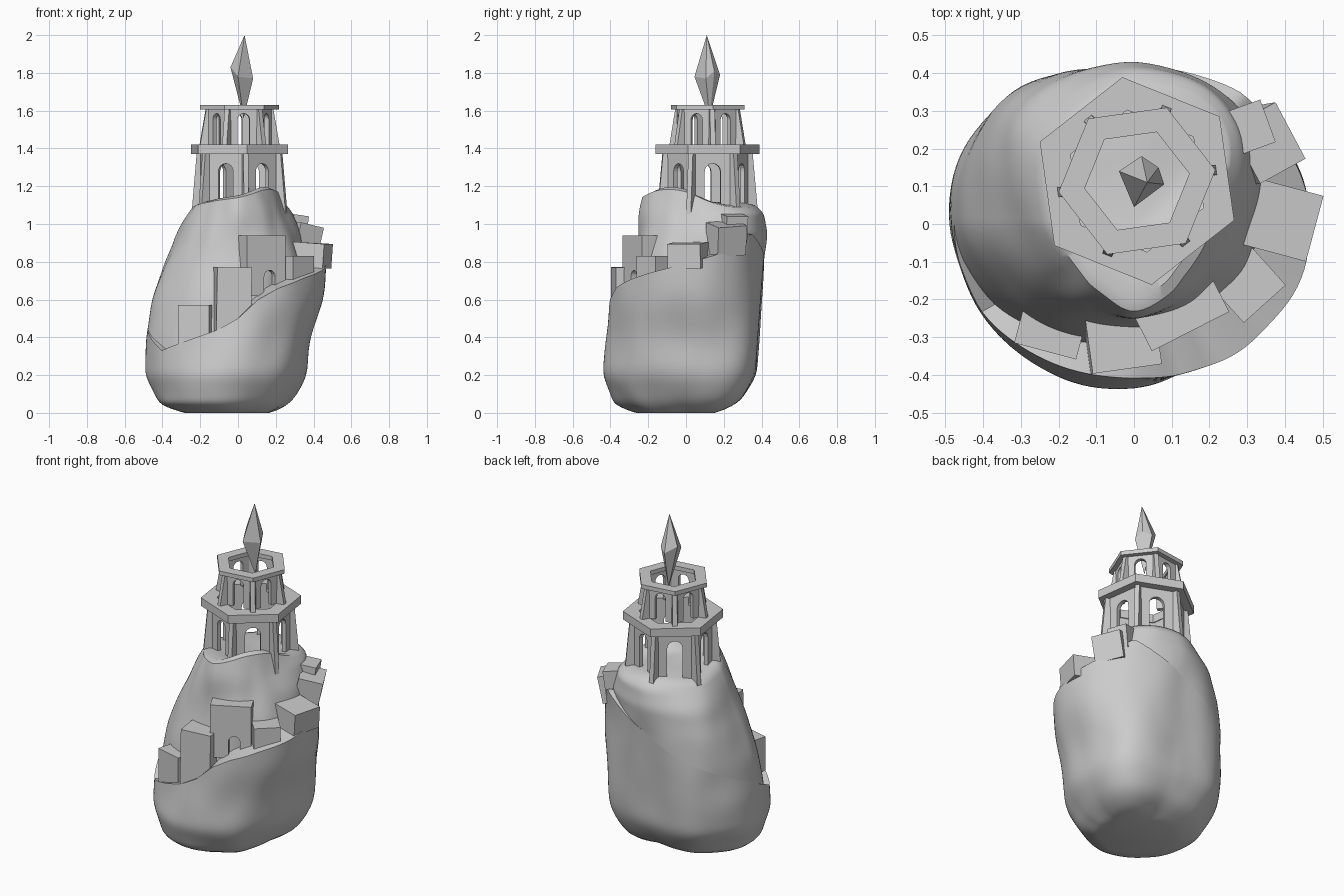
import bpy, bmesh, math
from mathutils import Matrix, Vector, noise

if "Cube" in bpy.data.objects:
    bpy.data.objects.remove(bpy.data.objects["Cube"])

CX, CY = 0.008, 0.114          # tower axis


def finish(name, bm, smooth=None):
    bmesh.ops.recalc_face_normals(bm, faces=bm.faces)
    me = bpy.data.meshes.new(name)
    bm.to_mesh(me)
    bm.free()
    ob = bpy.data.objects.new(name, me)
    bpy.context.collection.objects.link(ob)
    if smooth:
        bpy.ops.object.select_all(action='DESELECT')
        ob.select_set(True)
        bpy.context.view_layer.objects.active = ob
        bpy.ops.object.shade_smooth_by_angle(angle=math.radians(smooth))
    return ob


def cyc(vals, deg):
    """Smooth periodic interpolation of values spread evenly around a circle."""
    n = len(vals)
    f = (deg % 360) / 360 * n
    i, t = int(f), f - int(f)
    a, b, c, d = (vals[(i + k) % n] for k in (-1, 0, 1, 2))
    return b + 0.5 * t * (c - a + t * (2*a - 5*b + 4*c - d + t * (3*(b - c) + d - a)))


def lerp_table(xs, ys, x):
    for i in range(len(xs) - 1):
        if x <= xs[i + 1]:
            t = max(0, (x - xs[i]) / (xs[i + 1] - xs[i]))
            return ys[i] + (ys[i + 1] - ys[i]) * t
    return ys[-1]


# Rock: radii at eight directions (from +x, anticlockwise) for each height
LEVELS = [0, .04, .2, .4, .6, .8, .95, 1.06, 1.18]
RADII = [
    [.15, .20, .10, .20, .28, .28, .25, .20],
    [.25, .33, .27, .34, .41, .42, .36, .28],
    [.36, .42, .37, .46, .49, .46, .44, .38],
    [.38, .44, .38, .47, .49, .44, .42, .40],
    [.45, .44, .40, .48, .45, .41, .40, .44],
    [.47, .44, .41, .46, .38, .36, .37, .45],
    [.43, .45, .43, .42, .30, .32, .35, .40],
    [.38, .42, .41, .33, .25, .28, .35, .38],
    [.34, .28, .26, .20, .16, .22, .32, .34]]
INSET = [.13, .04, 0, 0, 0, .06, .10, .15]
TOPS = [1.17, 1.09, 1.10, 1.08, 1.10, 1.12, 1.14, 1.18]
# Height of the spiral ledge by direction
LEDGE = ([50, 210, 235, 255, 270, 285, 300, 320, 340, 360, 390, 410],
         [.95, .33, .39, .44, .50, .60, .66, .71, .75, .79, .86, .95])


def rock():
    bm = bmesh.new()
    cols, lower, upper = 120, 24, 22
    grid = []
    for c in range(cols):
        deg = c * 360 / cols
        zl = lerp_table(*LEDGE, deg if deg >= 50 else deg + 360)
        top = cyc(TOPS, deg)
        inset = max(0, cyc(INSET, deg))
        u = Vector((math.cos(math.radians(deg)), math.sin(math.radians(deg)), 0))
        col = []
        for k in range(lower + upper + 2):
            above = k > lower
            z = zl + (top - zl) * (k - lower - 1) / upper if above else zl * (k / lower) ** 1.3
            r = lerp_table(LEVELS, [cyc(row, deg) for row in RADII], z)
            r -= inset * above
            r += .012 * noise.noise(Vector((u.x * 2.2, u.y * 2.2, z * 4)))
            col.append((u, r, z))
        # round the tabulated profile off, separately below and above the ledge
        for _ in range(3):
            rs = [p[1] for p in col]
            for k in range(1, len(col) - 1):
                if k not in (lower, lower + 1):
                    col[k] = (u, (rs[k-1] + 2 * rs[k] + rs[k+1]) / 4, col[k][2])
        r = col[-1][1]
        col += [(u, r * .85, top + .012), (u, r * .5, (top + 1.13) / 2)]
        grid.append([bm.verts.new(u * r + Vector((0, 0, z))) for u, r, z in col])
    rows = len(grid[0])
    for c in range(cols):
        a, b = grid[c], grid[(c + 1) % cols]
        for k in range(rows - 1):
            bm.faces.new((a[k], b[k], b[k + 1], a[k + 1]))
    peak = bm.verts.new((0, 0, 1.12))
    for c in range(cols):
        bm.faces.new((grid[c][-1], grid[(c + 1) % cols][-1], peak))
    bm.faces.new([g[0] for g in reversed(grid)])
    finish("rock", bm, 40)


def add_panel(bm, w, h, aw, ah, thick, mat, off=0):
    """Wall in the xz plane with a round-topped opening, extruded along +y."""
    r = aw / 2
    pts = [(-w/2, 0), (off - r, 0)]
    pts += [(off - r * math.cos(math.pi * i / 8), ah - r + r * math.sin(math.pi * i / 8)) for i in range(9)]
    pts += [(off + r, 0), (w/2, 0), (w/2, h), (-w/2, h)]
    f = [bm.verts.new(mat @ Vector((x, 0, z))) for x, z in pts]
    b = [bm.verts.new(mat @ Vector((x, thick, z))) for x, z in pts]
    bm.faces.new(f)
    bm.faces.new(b[::-1])
    for i in range(len(pts)):
        j = (i + 1) % len(pts)
        bm.faces.new((f[i], b[i], b[j], f[j]))


def tower_tier(name, z0, z1, ang, R, arch_w, arch_top, foot, head):
    """Six arched walls with tapered buttresses on the corners."""
    bm = bmesh.new()
    for i in range(6):
        rot = Matrix.Translation((CX, CY, z0)) @ Matrix.Rotation(math.radians(ang + 120 + 60 * i), 4, 'Z')
        add_panel(bm, R, z1 - z0, arch_w, arch_top - z0, .025,
                  rot @ Matrix.Translation((0, -R * math.cos(math.pi / 6), 0)))
    finish(name + "_walls", bm)
    bm = bmesh.new()
    for i in range(6):
        rot = Matrix.Translation((CX, CY, 0)) @ Matrix.Rotation(math.radians(ang + 60 * i), 4, 'Z')
        lo, hi = ([bm.verts.new(rot @ Vector(p)) for p in
                   ((R - .03, -.02, z), (out, -.013, z), (out, .013, z), (R - .03, .02, z))]
                  for z, out in ((z0, foot), (z1, head)))
        bm.faces.new(lo)
        bm.faces.new(hi)
        for k in range(4):
            bm.faces.new((lo[k], lo[(k+1) % 4], hi[(k+1) % 4], hi[k]))
    finish(name + "_buttresses", bm)


def cornice(name, outer, inner, z0, z1, ang):
    bm = bmesh.new()
    rings = []
    for i in range(6):
        a = math.radians(ang + 60 * i)
        rings.append([bm.verts.new((CX + r * math.cos(a), CY + r * math.sin(a), z))
                      for r, z in ((outer, z0), (outer, z1), (inner, z1), (inner, z0))])
    for i in range(6):
        a, b = rings[i], rings[(i + 1) % 6]
        for k in range(4):
            bm.faces.new((a[k], b[k], b[(k+1) % 4], a[(k+1) % 4]))
    finish(name, bm)


def house(name, loc, size, rot, tilt=(0, 0)):
    """Plain block; loc is the middle of its roof."""
    bm = bmesh.new()
    m = (Matrix.Translation(loc) @ Matrix.Rotation(math.radians(rot), 4, 'Z')
         @ Matrix.Rotation(math.radians(tilt[0]), 4, 'X') @ Matrix.Rotation(math.radians(tilt[1]), 4, 'Y')
         @ Matrix.Translation((0, 0, -size[2] / 2)) @ Matrix.Diagonal((*size, 1)))
    bmesh.ops.create_cube(bm, size=1, matrix=m)
    finish(name, bm)


rock()

# Two-storey hexagonal tower
tower_tier("lower_tower", .96, 1.37, 38, .225, .085, 1.32, .277, .24)
cornice("lower_cornice", .278, .19, 1.37, 1.42, 38)
tower_tier("upper_tower", 1.42, 1.605, 8, .178, .065, 1.585, .212, .18)
cornice("upper_cornice", .21, .14, 1.605, 1.63, 8)

# Houses climbing the ledge
house("house_1", (-.215, -.26, .57), (.17, .16, .22), -15)
house("house_2", (-.03, -.295, .77), (.185, .18, .36), 8, (0, 1))
house("house_4", (.30, -.16, .83), (.15, .14, .18), 42)
house("house_5", (.395, .01, .9), (.175, .18, .13), -15, (0, 4))
house("house_6", (.355, .215, 1.0), (.14, .17, .16), 28, (4, 12))
house("house_7", (.29, .25, 1.05), (.14, .12, .14), 20, (0, 8))
bm = bmesh.new()
add_panel(bm, .23, .32, .065, .135, .17,
          Matrix.Translation((.15, -.285, .62)) @ Matrix.Rotation(math.radians(27), 4, 'Z'), .02)
finish("house_3_with_archway", bm)

# Faceted crystal
bm = bmesh.new()
tip = bm.verts.new((.035, .11, 2.0))
foot = bm.verts.new((.03, .125, 1.56))
belt = [bm.verts.new(p) for p in ((-.04, .14, 1.83), (0, .045, 1.78), (.08, .105, 1.77),
                                  (.065, .15, 1.81), (.02, .18, 1.79))]
for i in range(5):
    bm.faces.new((belt[i], belt[(i + 1) % 5], tip))
    bm.faces.new((belt[(i + 1) % 5], belt[i], foot))
finish("crystal", bm)
